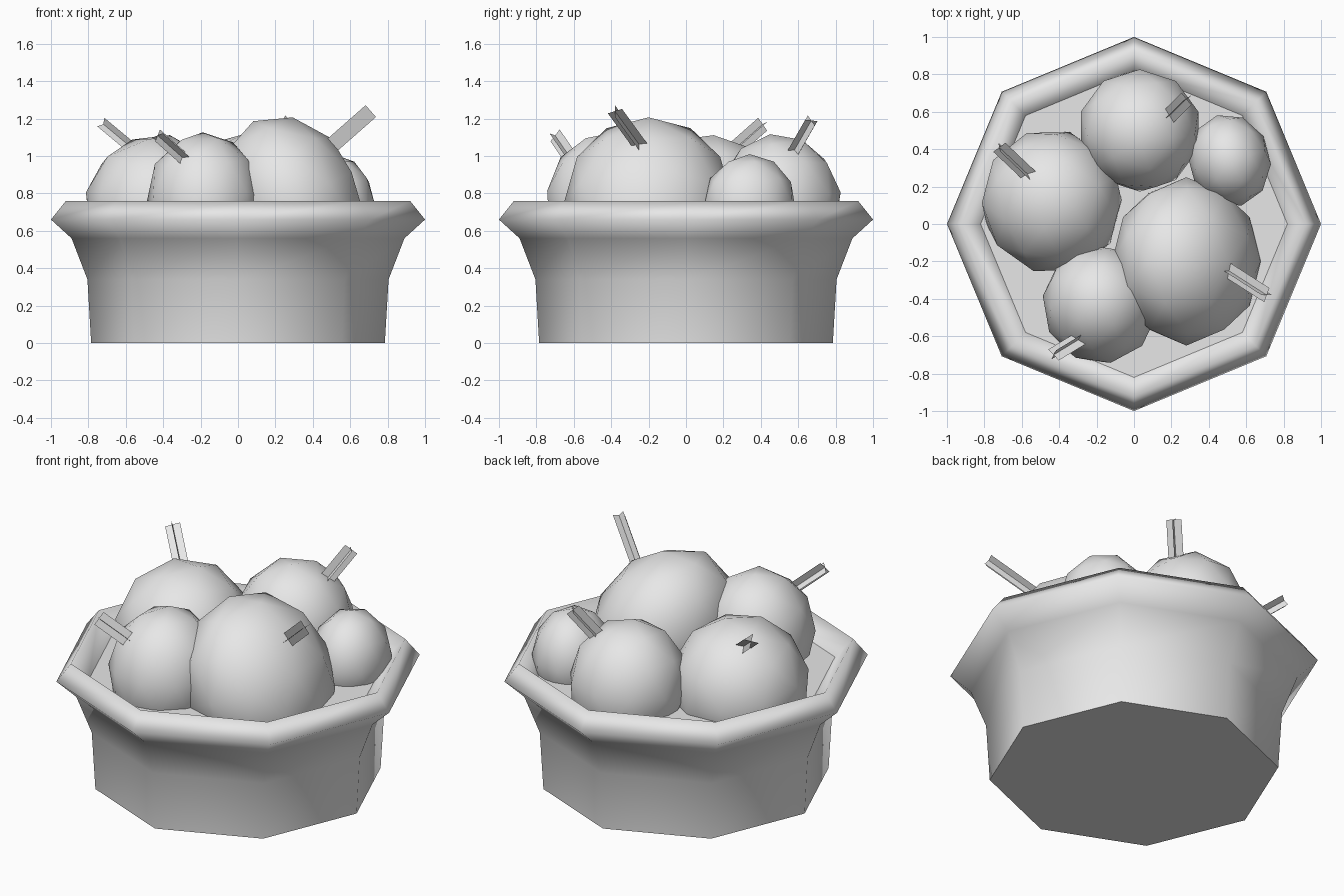
import bpy, bmesh, math
from mathutils import Vector, Matrix

cube = bpy.data.objects.get("Cube")
if cube:
    bpy.data.objects.remove(cube, do_unlink=True)

grey = bpy.data.materials.new("plain_grey")
grey.use_nodes = True
grey.diffuse_color = (0.8, 0.8, 0.8, 1)
grey.node_tree.nodes["Principled BSDF"].inputs["Base Color"].default_value = (0.8, 0.8, 0.8, 1)


def finish(name, bm, smooth):
    """Turn a bmesh into a named grey object."""
    for face in bm.faces:
        face.smooth = smooth
    mesh = bpy.data.meshes.new(name)
    bm.to_mesh(mesh)
    bm.free()
    mesh.materials.append(grey)
    obj = bpy.data.objects.new(name, mesh)
    bpy.context.collection.objects.link(obj)
    return obj


SIDES = 8


def ring(bm, radius, z):
    angles = [math.tau * i / SIDES for i in range(SIDES)]
    return [bm.verts.new((radius * math.cos(a), radius * math.sin(a), z)) for a in angles]


# Octagonal bowl wall with a rounded, flared rim
profile = [(0.785, 0), (0.805, 0.34), (0.89, 0.56), (1.0, 0.66), (0.92, 0.76), (0.82, 0.66)]
bm = bmesh.new()
rings = [ring(bm, r, z) for r, z in profile]
for low, high in zip(rings, rings[1:]):
    for i in range(SIDES):
        j = (i + 1) % SIDES
        bm.faces.new((low[i], low[j], high[j], high[i]))
finish("bowl_wall", bm, True)


# Flat base underneath and flat floor inside the rim
def disc(name, radius, z, up):
    bm = bmesh.new()
    verts = ring(bm, radius, z)
    bm.faces.new(verts if up else verts[::-1])
    finish(name, bm, False)


disc("bowl_base", *profile[0], False)
disc("bowl_floor", *profile[-1], True)


# Low-poly rounded balls piled in the bowl: centre, radii, tilt in degrees
def ball(name, centre, radii, tilt):
    bm = bmesh.new()
    bmesh.ops.create_icosphere(bm, subdivisions=2, radius=1)
    obj = finish(name, bm, True)
    obj.location = centre
    obj.scale = radii
    obj.rotation_euler = [math.radians(a) for a in tilt]


ball("left_ball", (-0.44, 0.12, 0.73), (0.38, 0.39, 0.39), (0, 12, 20))
ball("back_ball", (0.03, 0.5, 0.76), (0.33, 0.33, 0.36), (8, 0, 0))
ball("front_ball", (-0.18, -0.43, 0.77), (0.31, 0.32, 0.36), (-8, 0, 10))
ball("big_ball", (0.28, -0.2, 0.76), (0.38, 0.45, 0.47), (0, -25, 0))
ball("small_ball", (0.51, 0.34, 0.74), (0.22, 0.25, 0.27), (0, 0, 15))


# Sticks made of two crossed flat blades, pushed into the balls
def stick(name, base, tip, roll):
    base, tip = Vector(base), Vector(tip)
    axis = (tip - base).normalized()
    root = base - axis * 0.1
    across = axis.cross(Vector((0, 1, 0))).normalized()
    bm = bmesh.new()
    for turn in (roll, roll + 90):
        side = Matrix.Rotation(math.radians(turn), 3, axis) @ across * 0.042
        corners = (root - side, root + side, tip + side, tip - side)
        bm.faces.new([bm.verts.new(c) for c in corners])
    finish(name, bm, False)


stick("left_stick", (-0.54, 0.24, 1.02), (-0.72, 0.41, 1.17), 45)
stick("back_stick", (0.16, 0.55, 0.98), (0.28, 0.67, 1.19), 30)
stick("front_stick", (-0.25, -0.59, 0.95), (-0.43, -0.7, 1.11), 40)
stick("big_stick", (0.46, -0.22, 1.02), (0.71, -0.38, 1.24), 0)
